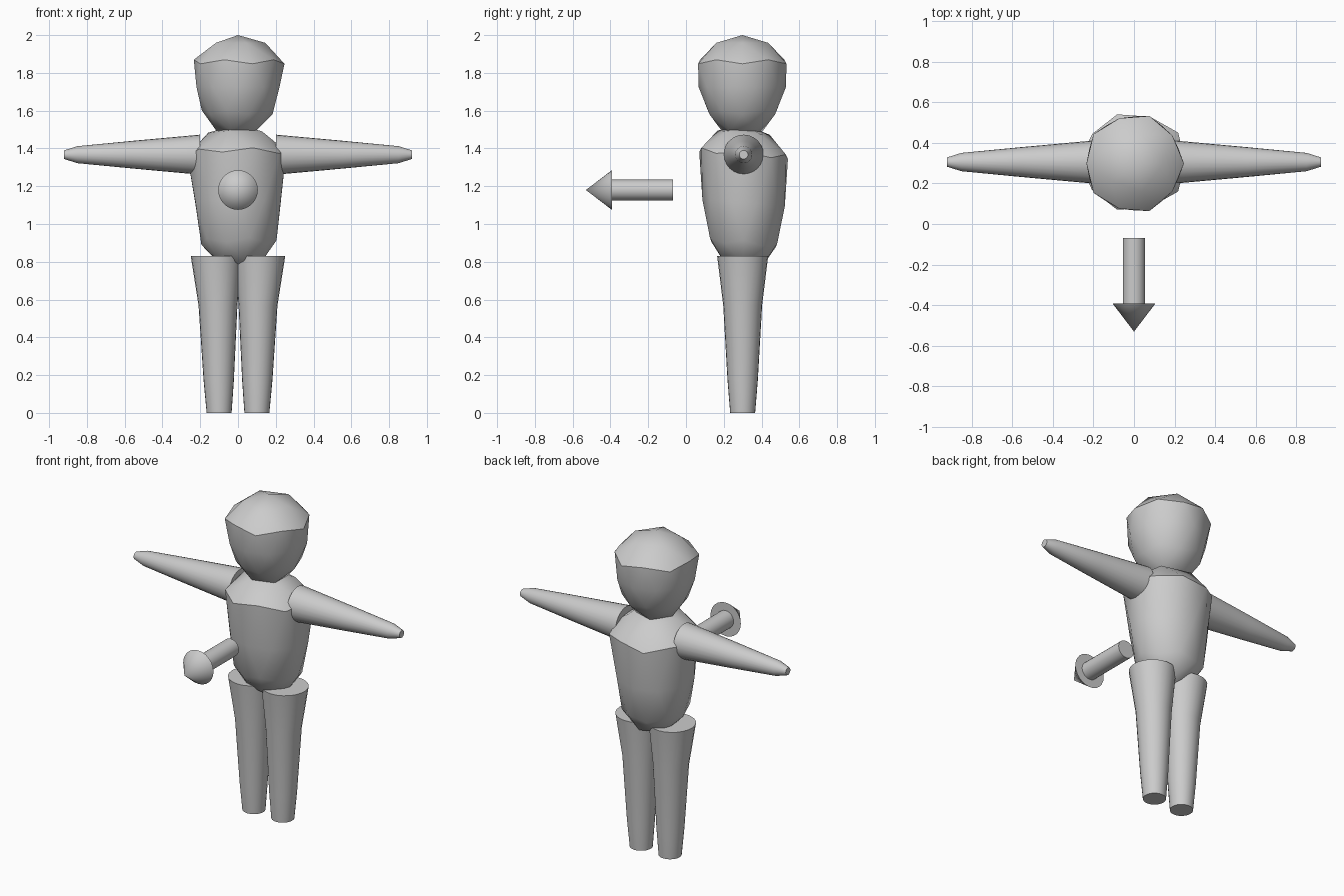
import bpy, bmesh, math
from mathutils import Vector

if "Cube" in bpy.data.objects:
    bpy.data.objects.remove(bpy.data.objects["Cube"])

BODY_Y = 0.305


def finish(name, bm):
    bmesh.ops.recalc_face_normals(bm, faces=bm.faces)
    mesh = bpy.data.meshes.new(name)
    bm.to_mesh(mesh)
    bm.free()
    obj = bpy.data.objects.new(name, mesh)
    bpy.context.collection.objects.link(obj)
    bpy.ops.object.select_all(action='DESELECT')
    obj.select_set(True)
    bpy.context.view_layer.objects.active = obj
    bpy.ops.object.shade_smooth_by_angle(angle=math.radians(30))
    return obj


def loft(name, axis, stations, sides=24):
    """Capped round tube; each station is (centre, radius)."""
    bm = bmesh.new()
    quat = Vector((0, 0, 1)).rotation_difference(Vector(axis))
    rings = []
    for centre, r in stations:
        ring = []
        for i in range(sides):
            a = 2 * math.pi * i / sides
            ring.append(bm.verts.new(Vector(centre) + quat @ Vector((r * math.cos(a), r * math.sin(a), 0))))
        rings.append(ring)
    for a, b in zip(rings, rings[1:]):
        for i in range(sides):
            j = (i + 1) % sides
            bm.faces.new((a[i], a[j], b[j], b[i]))
    bm.faces.new(rings[0])
    bm.faces.new(rings[-1])
    bmesh.ops.remove_doubles(bm, verts=bm.verts, dist=0.0001)
    return finish(name, bm)


def gem(name, r, z, y, mid, low, drop=0.0, depth=1.0, turn=1, lean=0.0):
    """Icosphere whose middle and lower rings are narrowed and lowered."""
    bm = bmesh.new()
    bmesh.ops.create_icosphere(bm, subdivisions=2, radius=1)
    for v in bm.verts:
        x, yy, h = v.co
        if h > 0.2:
            k, d = 1.0, 0.0
        elif h > -0.2:
            k, d = mid, drop * 0.65
        else:
            k, d = low, drop
        px, py = turn * x * r * k, turn * yy * r * k * depth
        v.co = (px, y + py, z + h * r - d - lean * py)
    return finish(name, bm)


# Head and torso
gem("head", 0.275, 1.725, 0.298, 0.84, 0.78)
gem("torso", 0.30, 1.228, BODY_Y, 0.79, 0.76, drop=0.18, depth=0.92, turn=-1, lean=0.08)

# Arms and legs, mirrored left and right
ARM = [(0.20, 0.106), (0.56, 0.073), (0.85, 0.045), (0.92, 0.023)]
LEG = [(0, 0.100, 0.066), (0.17, 0.102, 0.08), (0.57, 0.106, 0.103), (0.83, 0.115, 0.135)]
for side, s in (("left", -1), ("right", 1)):
    loft(side + "_arm", (s, 0, 0), [((s * x, BODY_Y, 1.367), r) for x, r in ARM])
    loft(side + "_leg", (0, 0, 1), [((s * x, 0.3, z), r) for z, x, r in LEG])

# Direction arrow in front of the chest
loft("arrow_shaft", (0, -1, 0), [((0, -0.07, 1.18), 0.055), ((0, -0.40, 1.18), 0.055)])
loft("arrow_head", (0, -1, 0), [((0, -0.392, 1.18), 0.105), ((0, -0.53, 1.18), 0.0)])
